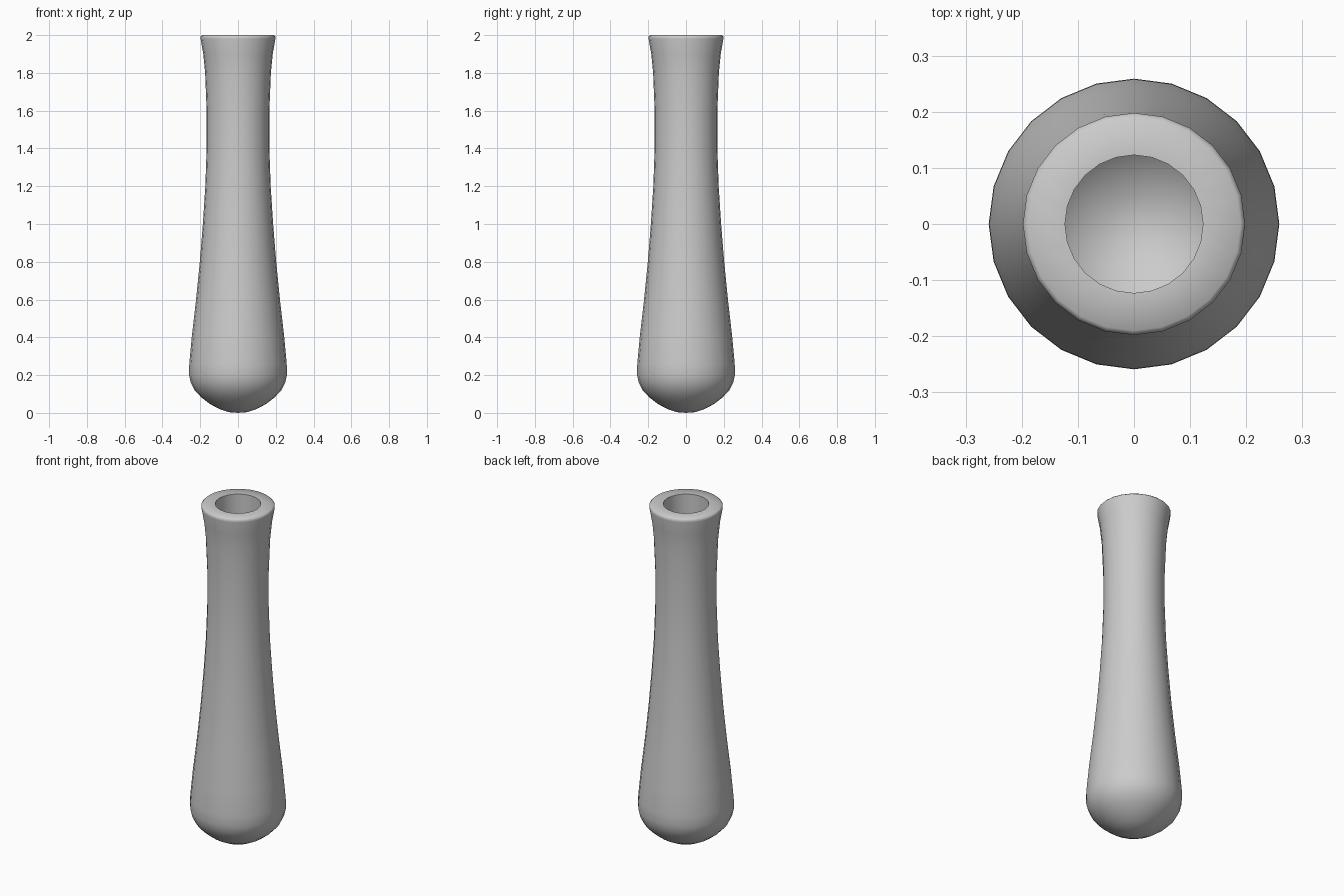
import bpy, bmesh, math

old = bpy.data.objects.get("Cube")
if old:
    bpy.data.objects.remove(old, do_unlink=True)

SEGMENTS = 24

# Plain grey clay
clay = bpy.data.materials.new("grey_clay")
clay.use_nodes = True
colour = (0.6, 0.6, 0.6, 1)
clay.diffuse_color = colour
clay.node_tree.nodes["Principled BSDF"].inputs["Base Color"].default_value = colour

# Outer wall from the rounded foot up to the flared rim (radius, height)
outer = [(0, 0), (0.05, 0.004), (0.1, 0.021), (0.15, 0.048), (0.195, 0.083),
         (0.23, 0.12), (0.25, 0.16), (0.259, 0.2), (0.258, 0.26), (0.245, 0.4),
         (0.222, 0.6), (0.202, 0.8), (0.186, 1.0), (0.173, 1.2), (0.166, 1.4),
         (0.166, 1.6), (0.174, 1.8), (0.184, 1.9), (0.198, 1.98),
         (0.198, 1.992), (0.19, 2.0)]
# Hollow inside, from the mouth down to the dished floor
inner = [(0.123, 2.0), (0.123, 1.2), (0.14, 1.0), (0.178, 0.6), (0.2, 0.35),
         (0.2, 0.23), (0.17, 0.15), (0.11, 0.09), (0.05, 0.06), (0, 0.052)]

# Turn the whole profile around the z axis
bm = bmesh.new()
verts = [bm.verts.new((r, 0, z)) for r, z in outer + inner]
edges = [bm.edges.new(pair) for pair in zip(verts, verts[1:])]
bmesh.ops.spin(bm, geom=verts + edges, axis=(0, 0, 1), cent=(0, 0, 0),
               angle=math.tau, steps=SEGMENTS, use_merge=True)
bmesh.ops.remove_doubles(bm, verts=bm.verts, dist=0.0005)
bmesh.ops.recalc_face_normals(bm, faces=bm.faces)

mesh = bpy.data.meshes.new("vase_body")
bm.to_mesh(mesh)
bm.free()
mesh.materials.append(clay)
vase = bpy.data.objects.new("vase_body", mesh)
bpy.context.collection.objects.link(vase)

# Smooth walls with a crisp mouth edge
bpy.ops.object.select_all(action="DESELECT")
vase.select_set(True)
bpy.context.view_layer.objects.active = vase
bpy.ops.object.shade_smooth_by_angle(angle=math.radians(50))
